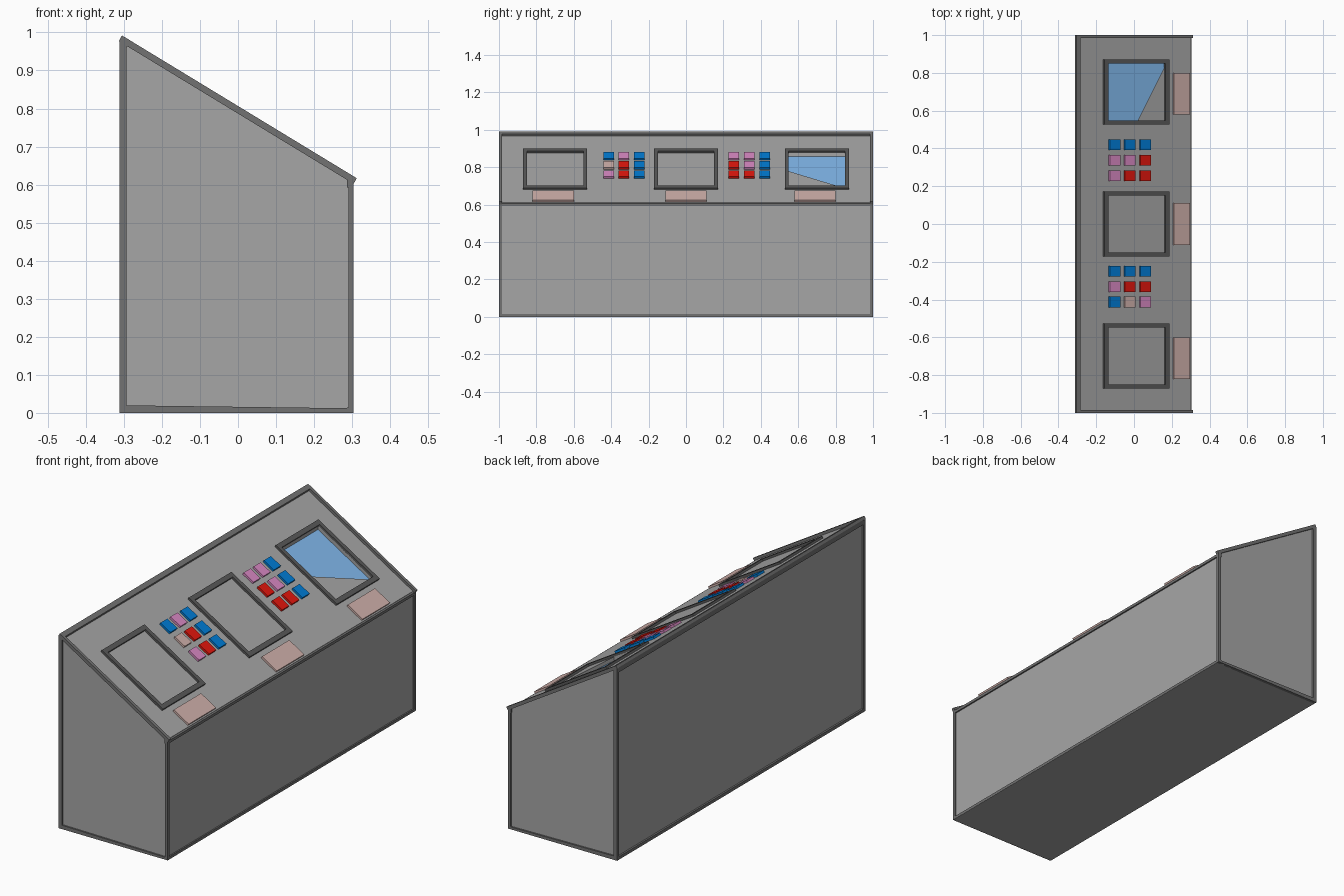
import bpy, bmesh

if "Cube" in bpy.data.objects:
    bpy.data.objects.remove(bpy.data.objects["Cube"])

SLOPE, Z0 = 0.605, 0.791          # sloped deck: z = Z0 - SLOPE * x
NX, NZ = 0.518, 0.856             # deck normal


def material(name, rgb):
    m = bpy.data.materials.new(name)
    m.diffuse_color = (*rgb, 1)
    m.use_nodes = True
    m.node_tree.nodes["Principled BSDF"].inputs["Base Color"].default_value = m.diffuse_color
    return m


PANEL = material("panel", (0.38, 0.38, 0.38))
TRIM = material("trim", (0.17, 0.17, 0.17))
FRAME = material("frame", (0.10, 0.10, 0.10))
BLUE = material("blue", (0.0, 0.20, 0.66))
RED = material("red", (0.76, 0.008, 0.004))
MAUVE = material("mauve", (0.68, 0.245, 0.54))
BEIGE = material("beige", (0.62, 0.43, 0.40))
GLASS = material("glass", (0.22, 0.48, 0.84))


def deck_z(x):
    return Z0 - SLOPE * x


def extrude(name, low, high, mat=None):
    """Solid between two matching outlines."""
    bm = bmesh.new()
    a = [bm.verts.new(p) for p in low]
    b = [bm.verts.new(p) for p in high]
    n = len(a)
    bm.faces.new(a)
    bm.faces.new(b)
    for i in range(n):
        j = (i + 1) % n
        bm.faces.new((a[i], a[j], b[j], b[i]))
    bmesh.ops.recalc_face_normals(bm, faces=bm.faces)
    me = bpy.data.meshes.new(name)
    bm.to_mesh(me)
    bm.free()
    ob = bpy.data.objects.new(name, me)
    bpy.context.collection.objects.link(ob)
    if mat:
        me.materials.append(mat)
    return ob


def prism(name, xz, y0, y1, mat=None):
    return extrude(name, [(x, y0, z) for x, z in xz], [(x, y1, z) for x, z in xz], mat)


def slab(name, x0, x1, y0, y1, h0, h1, mat=None):
    """Box laid on the sloped deck, between two heights along its normal."""
    xy = [(x0, y0), (x1, y0), (x1, y1), (x0, y1)]

    def place(h):
        return [(x + NX * h, y, deck_z(x) + NZ * h) for x, y in xy]
    return extrude(name, place(h0), place(h1), mat)


def upright(name, xy, d0, d1, mat=None):
    """Outline following the deck, with vertical walls."""
    return extrude(name, [(x, y, deck_z(x) + d0) for x, y in xy],
                   [(x, y, deck_z(x) + d1) for x, y in xy], mat)


# Cabinet body
body = prism("cabinet_body", [(-0.303, 0.001), (0.297, 0.001), (0.297, deck_z(0.297)),
                              (-0.303, deck_z(-0.303))], -0.992, 0.992, PANEL)

# Edge trim around both side panels
side_edges = [
    ("bottom", [(-0.312, 0), (0.304, 0), (0.304, 0.012), (-0.312, 0.02)]),
    ("front", [(0.29, 0), (0.304, 0), (0.304, 0.612), (0.29, 0.618)]),
    ("top", [(0.304, 0.602), (0.312, 0.617), (-0.305, 0.992), (-0.313, 0.977)]),
    ("back", [(-0.312, 0), (-0.293, 0), (-0.293, 0.968), (-0.312, 0.98)]),
]
for s, side in ((-1, "left"), (1, "right")):
    for part, pts in side_edges:
        prism(f"{side}_{part}_trim", pts, s * 0.984, s * 1.0, TRIM)

# Long trim bars between the sides
prism("back_top_trim", [(-0.312, 0.955), (-0.295, 0.955), (-0.283, 0.979),
                        (-0.305, 0.992), (-0.312, 0.98)], -1, 1, TRIM)
prism("back_bottom_trim", [(-0.312, 0.002), (-0.295, 0.002), (-0.295, 0.016), (-0.312, 0.016)],
      -1, 1, TRIM)
prism("front_bottom_trim", [(0.287, 0.002), (0.304, 0.002), (0.304, 0.014), (0.287, 0.014)],
      -1, 1, TRIM)
prism("front_top_trim", [(0.287, 0.592), (0.304, 0.592), (0.304, 0.606), (0.287, 0.615)],
      -1, 1, TRIM)
# Plain floor plate
prism("floor_plate", [(-0.312, 0), (0.304, 0), (0.304, 0.002), (-0.312, 0.002)], -1, 1, PANEL)

# Screen frames and wrist pads
X0, X1, W = -0.163, 0.182, 0.021
for i, y in enumerate((-0.70, 0.0, 0.70)):
    y0, y1 = y - 0.172, y + 0.172
    slab(f"screen_frame_top_{i}", X0, X0 + W, y0, y1, -0.002, 0.011, FRAME)
    slab(f"screen_frame_bottom_{i}", X1 - W, X1, y0, y1, -0.002, 0.011, FRAME)
    slab(f"screen_frame_left_{i}", X0 + W, X1 - W, y0, y0 + W, -0.002, 0.011, FRAME)
    slab(f"screen_frame_right_{i}", X0 + W, X1 - W, y1 - W, y1, -0.002, 0.011, FRAME)
    yp = y - 0.01 if y else y
    slab(f"wrist_pad_{i}", 0.207, 0.291, yp - 0.11, yp + 0.11, -0.002, 0.010, BEIGE)

# Recessed glass showing through a slanted opening in one screen
opening = [(-0.145, 0.549), (0.02, 0.549), (0.161, 0.83), (0.161, 0.851), (-0.145, 0.851)]
cutter = upright("opening_cutter", opening, -0.022, 0.03)
cutter.hide_render = True
cutter.hide_viewport = True
cut = body.modifiers.new("opening", "BOOLEAN")
cut.operation = "DIFFERENCE"
cut.solver = "EXACT"
cut.object = cutter
upright("screen_glass", opening, -0.026, -0.020, GLASS)

# Push buttons: rows run along y, columns down the slope
rows = [(0.42, (BLUE, BLUE, BLUE)), (0.337, (MAUVE, MAUVE, RED)), (0.256, (MAUVE, RED, RED)),
        (-0.25, (BLUE, BLUE, BLUE)), (-0.332, (MAUVE, RED, RED)), (-0.413, (BLUE, BEIGE, MAUVE))]
for r, (y, mats) in enumerate(rows):
    for c, m in enumerate(mats):
        x = -0.106 + 0.081 * c
        slab(f"button_{r}_{c}", x - 0.028, x + 0.028, y - 0.028, y + 0.028, -0.002, 0.011, m)
